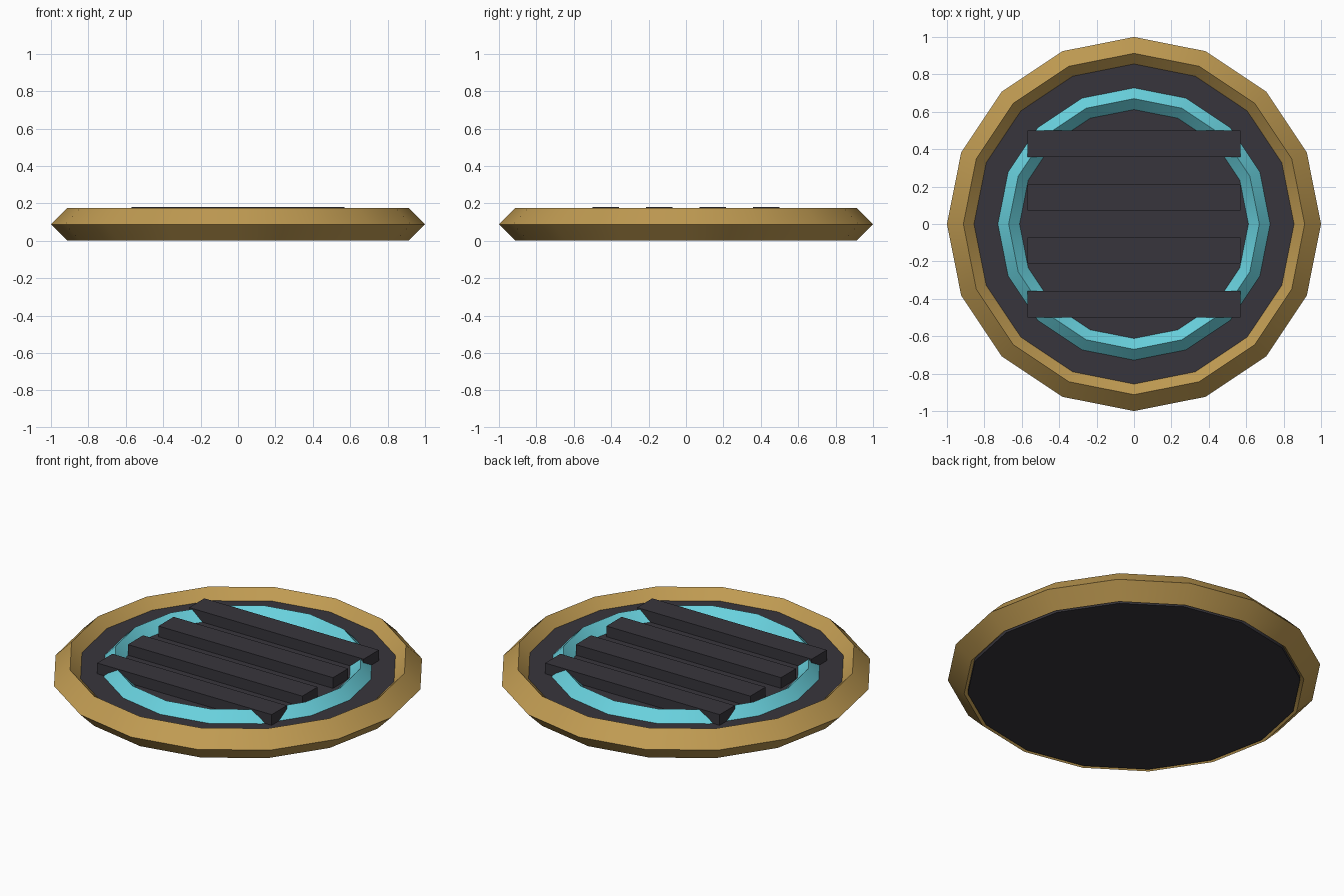
import bpy
import math

if "Cube" in bpy.data.objects:
    bpy.data.objects.remove(bpy.data.objects["Cube"])


def material(name, rgb):
    m = bpy.data.materials.new(name)
    m.diffuse_color = (*rgb, 1)
    m.use_nodes = True
    m.node_tree.nodes["Principled BSDF"].inputs["Base Color"].default_value = m.diffuse_color
    return m


GOLD = material("antique gold", (0.53, 0.33, 0.085))
CYAN = material("bright cyan", (0.14, 0.64, 0.73))
DARK = material("charcoal", (0.039, 0.036, 0.045))


def finish(name, mat, smooth=True):
    ob = bpy.context.object
    ob.name = name
    ob.data.materials.append(mat)
    if smooth:
        bpy.ops.object.shade_smooth_by_angle(angle=math.radians(30))
    return ob


def diamond_ring(name, major, minor, z, mat):
    # Sixteen-sided ring with a diamond cross-section
    bpy.ops.mesh.primitive_torus_add(major_segments=16, minor_segments=4,
                                     major_radius=major, minor_radius=minor,
                                     location=(0, 0, z))
    return finish(name, mat)


# Outer rim and raised inner ring
diamond_ring("outer_rim", 0.9125, 0.0875, 0.0875, GOLD)
diamond_ring("inner_ring", 0.67, 0.0625, 0.1135, CYAN)

# Base plate, turned so its corners line up with the rings
bpy.ops.mesh.primitive_cylinder_add(vertices=16, radius=0.893, depth=0.117,
                                    location=(0, 0, 0.0595))
finish("base_plate", DARK)

# Four parallel grate bars
for i in range(4):
    bpy.ops.mesh.primitive_cube_add(size=1, location=(0, (i - 1.5) * 0.286, 0.145))
    bpy.context.object.scale = (1.14, 0.142, 0.072)
    finish(f"grate_bar_{i + 1}", DARK, smooth=False)
